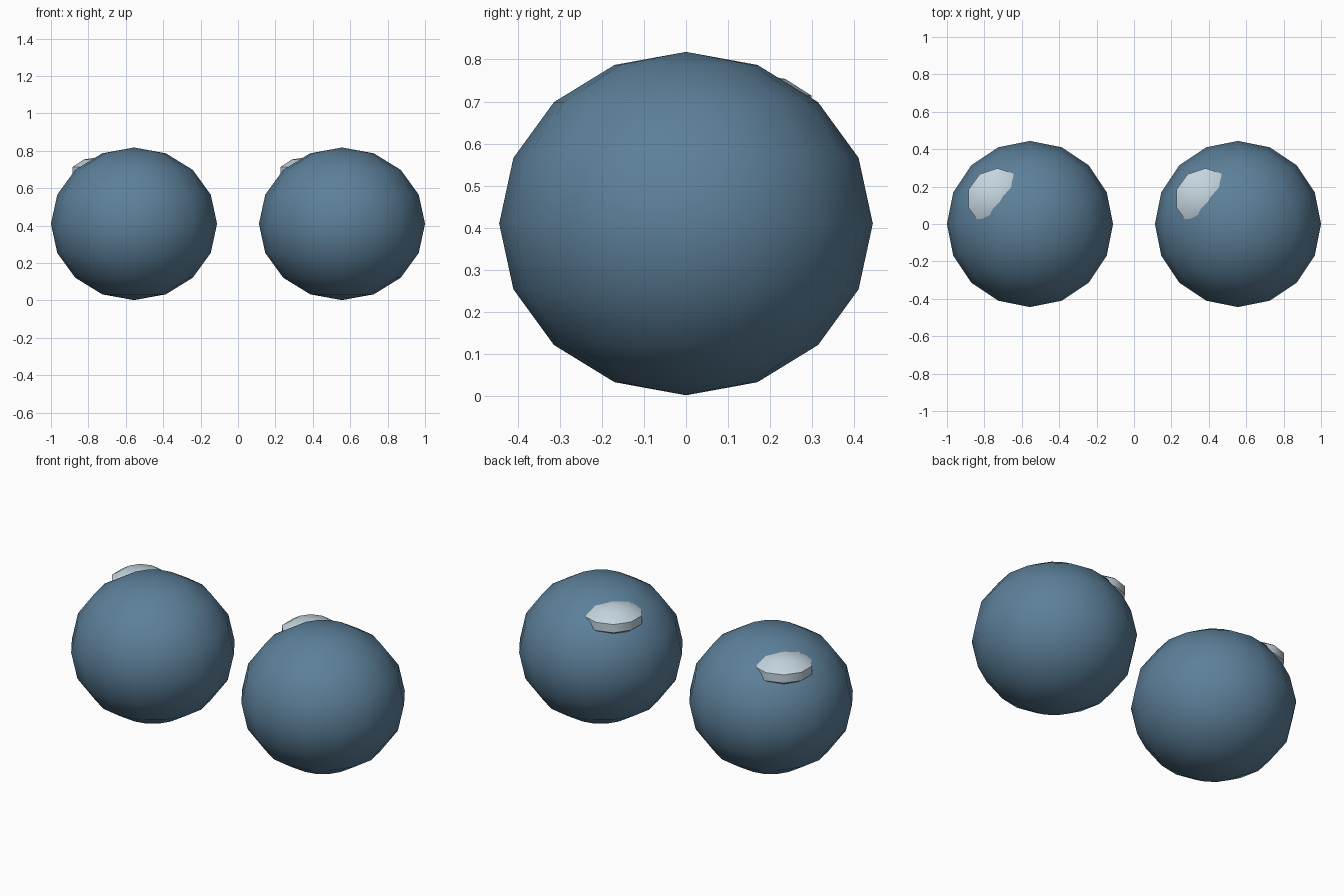
import bpy, bmesh, math
from mathutils import Matrix

if "Cube" in bpy.data.objects:
    bpy.data.objects.remove(bpy.data.objects["Cube"])


def material(name, rgb):
    m = bpy.data.materials.new(name)
    m.diffuse_color = (*rgb, 1)
    m.use_nodes = True
    m.node_tree.nodes["Principled BSDF"].inputs["Base Color"].default_value = m.diffuse_color
    return m


def ellipsoid(name, segs, rings, radii, centre, mat, smooth_angle):
    bm = bmesh.new()
    bmesh.ops.create_uvsphere(bm, u_segments=segs, v_segments=rings, radius=1)
    # turn so that one meridian lies exactly on +y
    v = max(bm.verts, key=lambda p: p.co.xy.length)
    turn = math.pi / 2 - math.atan2(v.co.y, v.co.x)
    bm.transform(Matrix.Rotation(turn, 4, 'Z'))
    bm.transform(Matrix.Diagonal((*radii, 1)))
    me = bpy.data.meshes.new(name)
    bm.to_mesh(me)
    bm.free()
    me.materials.append(mat)
    ob = bpy.data.objects.new(name, me)
    ob.location = centre
    bpy.context.collection.objects.link(ob)
    bpy.ops.object.select_all(action='DESELECT')
    ob.select_set(True)
    bpy.context.view_layer.objects.active = ob
    bpy.ops.object.shade_smooth_by_angle(angle=math.radians(smooth_angle))
    return ob


blue = material("dark_blue", (0.107, 0.214, 0.32))
pale = material("pale_blue", (0.55, 0.66, 0.73))

for side, x in (("left", -0.556), ("right", 0.556)):
    # slightly squashed ball
    ellipsoid(side + "_ball", 16, 8, (0.444, 0.444, 0.408), (x, 0, 0.41), blue, 40)
    # flat glint sunk into the upper back left of the ball
    ellipsoid(side + "_glint", 10, 5, (0.17, 0.17, 0.079),
              (x - 0.174, 0.136, 0.69), pale, 40)
